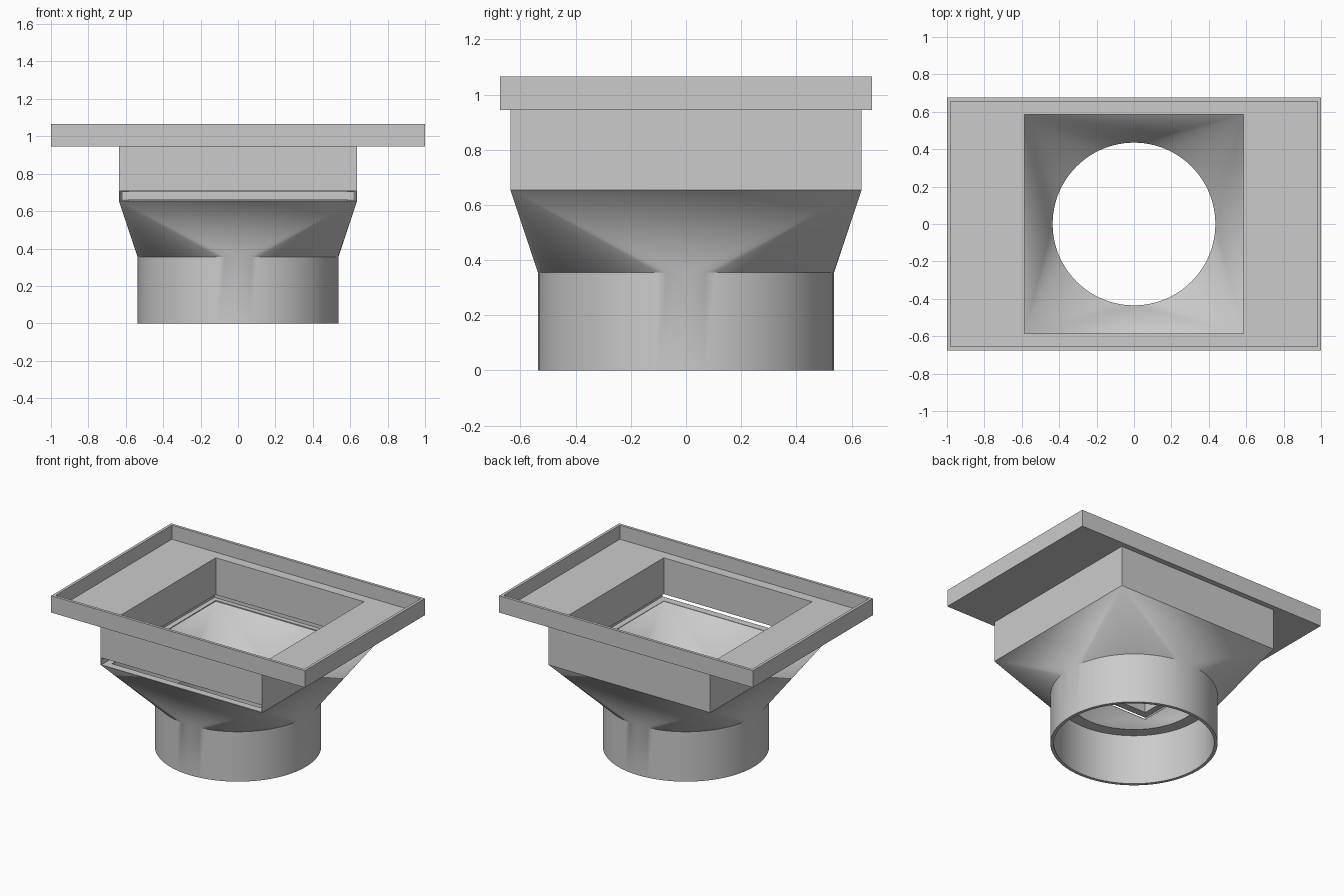
import bpy, bmesh, math

cube = bpy.data.objects.get("Cube")
if cube:
    bpy.data.objects.remove(cube, do_unlink=True)

SIDES = 96
PIPE_TOP, LOFT_TOP, TRAY_BASE, TRAY_FLOOR, RIM = 0.355, 0.655, 0.945, 0.965, 1.065

grey = bpy.data.materials.new("plain grey")
grey.use_nodes = True
grey.diffuse_color = (0.6, 0.6, 0.6, 1)
grey.node_tree.nodes["Principled BSDF"].inputs["Base Color"].default_value = (0.6, 0.6, 0.6, 1)

bm = bmesh.new()


def circle(r, z):
    step = math.tau / SIDES
    return [bm.verts.new((r * math.cos(i * step), r * math.sin(i * step), z)) for i in range(SIDES)]


def rect(hx, hy, z):
    return [bm.verts.new((sx * hx, sy * hy, z)) for sx, sy in ((1, 1), (-1, 1), (-1, -1), (1, -1))]


def bridge(a, b):
    n = len(a)
    for i in range(n):
        j = (i + 1) % n
        bm.faces.new((a[i], a[j], b[j], b[i]))


def loft(ring, square):
    """Round-to-square transition: a fan per corner, one triangle per side."""
    quarter = SIDES // 4
    for k in range(4):
        for i in range(k * quarter, (k + 1) * quarter):
            bm.faces.new((ring[i], ring[(i + 1) % SIDES], square[k]))
        bm.faces.new((ring[(k + 1) * quarter % SIDES], square[(k + 1) % 4], square[k]))


# Outer skin: pipe, transition, square neck, tray
pipe_foot, pipe_head = circle(0.537, 0), circle(0.537, PIPE_TOP)
neck_low, neck_high = rect(0.637, 0.637, LOFT_TOP), rect(0.637, 0.637, TRAY_BASE)
tray_low, tray_high = rect(1, 0.675, TRAY_BASE), rect(1, 0.675, RIM)
bridge(pipe_foot, pipe_head)
loft(pipe_head, neck_low)
bridge(neck_low, neck_high)
bridge(neck_high, tray_low)
bridge(tray_low, tray_high)

# Inner skin: rim, tray floor, square opening, transition, ledge, pipe socket
rim_in, floor_out = rect(0.98, 0.655, RIM), rect(0.98, 0.655, TRAY_FLOOR)
hole_high, hole_low = rect(0.585, 0.585, TRAY_FLOOR), rect(0.585, 0.585, LOFT_TOP)
throat = circle(0.435, PIPE_TOP)
socket_top, socket_foot = circle(0.515, PIPE_TOP), circle(0.515, 0)
bridge(tray_high, rim_in)
bridge(rim_in, floor_out)
bridge(floor_out, hole_high)
bridge(hole_high, hole_low)
loft(throat, hole_low)
bridge(throat, socket_top)
bridge(socket_top, socket_foot)
bridge(socket_foot, pipe_foot)
bmesh.ops.recalc_face_normals(bm, faces=bm.faces)


def make_object(name, source):
    mesh = bpy.data.meshes.new(name)
    source.to_mesh(mesh)
    source.free()
    mesh.materials.append(grey)
    obj = bpy.data.objects.new(name, mesh)
    bpy.context.collection.objects.link(obj)
    return obj


body = make_object("square_to_round_adapter", bm)

# Slide gate slot, open at the front and slightly tapered inwards
bm = bmesh.new()
bmesh.ops.create_cube(bm, size=2)
for v in bm.verts:
    back = v.co.y > 0
    v.co.x *= 0.617 if back else 0.631
    v.co.z = 0.682 + v.co.z * (0.02 if back else 0.025)
    v.co.y = 0.617 if back else -0.66
bmesh.ops.recalc_face_normals(bm, faces=bm.faces)
cutter = make_object("slot_cutter", bm)
cutter.hide_render = True

cut = body.modifiers.new("slot", 'BOOLEAN')
cut.operation = 'DIFFERENCE'
cut.solver = 'EXACT'
cut.object = cutter
bpy.context.view_layer.update()
cut_mesh = bpy.data.meshes.new_from_object(body.evaluated_get(bpy.context.evaluated_depsgraph_get()))
body.modifiers.clear()
body.data = cut_mesh
bpy.data.objects.remove(cutter, do_unlink=True)

# Smooth pipe and transition, crisp neck
bpy.ops.object.select_all(action='DESELECT')
body.select_set(True)
bpy.context.view_layer.objects.active = body
bpy.ops.object.shade_smooth_by_angle(angle=math.radians(30))
for edge in body.data.edges:
    if all(abs(body.data.vertices[i].co.z - LOFT_TOP) < 0.001 for i in edge.vertices):
        edge.use_edge_sharp = True
